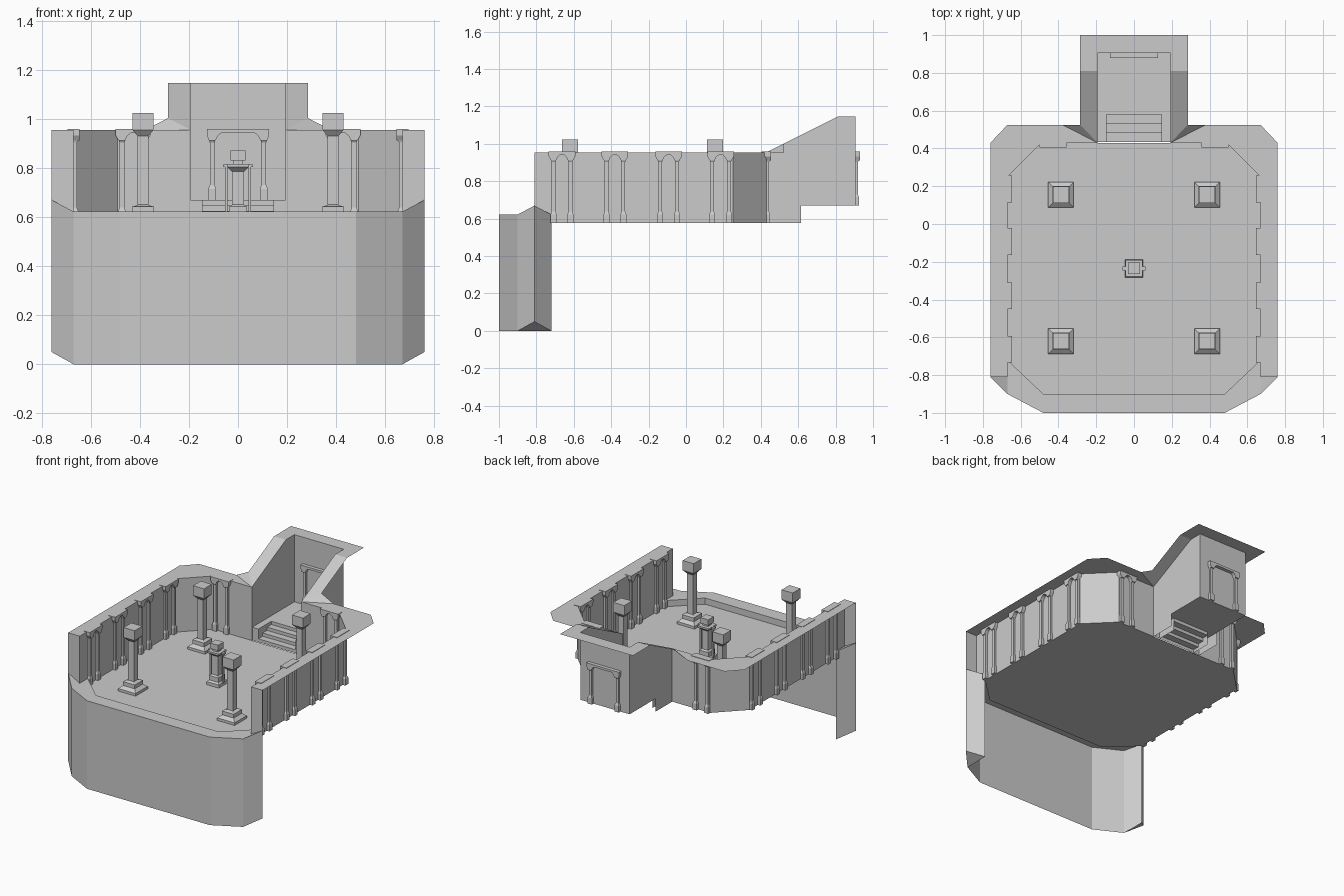
import bpy, bmesh
from mathutils import Matrix, Vector

if "Cube" in bpy.data.objects:
    bpy.data.objects.remove(bpy.data.objects["Cube"])

FLOOR, LEDGE, TOP, LAND, HIGH = 0.578, 0.622, 0.955, 0.67, 1.145


def finish(name, bm):
    bmesh.ops.remove_doubles(bm, verts=bm.verts, dist=0.0005)
    me = bpy.data.meshes.new(name)
    bm.to_mesh(me)
    bm.free()
    ob = bpy.data.objects.new(name, me)
    bpy.context.collection.objects.link(ob)
    return ob


def sheets(name, faces, mirror=True):
    """Open flat panels; each is also built mirrored across x."""
    bm = bmesh.new()
    for f in faces:
        bm.faces.new([bm.verts.new(p) for p in f])
        if mirror:
            bm.faces.new([bm.verts.new((-p[0], p[1], p[2])) for p in reversed(f)])
    return finish(name, bm)


def strip(path, z0, z1):
    """Vertical panels along a plan path, outside on the right of travel."""
    return [[(*a, z0), (*b, z0), (*b, z1), (*a, z1)] for a, b in zip(path, path[1:])]


def stack(bm, x, y, rings):
    """Square post from (half width x, half width y, z) rings."""
    loops = [[bm.verts.new((x + sx * a, y + sy * b, z))
              for sx, sy in ((-1, -1), (1, -1), (1, 1), (-1, 1))] for a, b, z in rings]
    for lo, hi in zip(loops, loops[1:]):
        for i in range(4):
            j = (i + 1) % 4
            bm.faces.new((lo[i], lo[j], hi[j], hi[i]))
    bm.faces.new(loops[0][::-1])
    bm.faces.new(loops[-1])


def box(bm, x0, x1, y0, y1, z0, z1):
    stack(bm, (x0 + x1) / 2, (y0 + y1) / 2,
          [((x1 - x0) / 2, (y1 - y0) / 2, z) for z in (z0, z1)])


# floor with raised front ledge
half = [(0, -0.9), (0.48, -0.9), (0.67, -0.72), (0.67, 0.25), (0.49, 0.43), (0, 0.43)]
sheets("floor", [[(x, y, FLOOR) for x, y in half]])
ledge = [
    [(0, -1, LEDGE), (0.48, -1, LEDGE), (0.48, -0.9, LEDGE), (0, -0.9, LEDGE)],
    [(0.48, -1, LEDGE), (0.67, -0.9, LEDGE), (0.67, -0.72, LEDGE), (0.48, -0.9, LEDGE)],
    [(0.67, -0.9, LEDGE), (0.76, -0.81, LAND), (0.67, -0.81, LEDGE)],
]
sheets("front_ledge", ledge + strip([(0.67, -0.72), (0.48, -0.9), (0, -0.9)], FLOOR, LEDGE))

# tall front base wall and its folded corners
base = strip([(0, -1), (0.48, -1), (0.67, -0.9)], 0, LEDGE)
base += [
    [(0.67, -0.9, 0), (0.76, -0.81, 0.05), (0.76, -0.81, LAND), (0.67, -0.9, LEDGE)],
    [(0.76, -0.81, 0.05), (0.67, -0.72, 0), (0.67, -0.72, LEDGE), (0.76, -0.81, LAND)],
    [(0.67, -0.9, 0), (0.67, -0.72, 0), (0.76, -0.81, 0.05)],
]
sheets("front_base", base)

# room walls with front end panels
walls = strip([(0.193, 0.43), (0.49, 0.43), (0.67, 0.25), (0.67, -0.72)], FLOOR, TOP)
walls += strip([(0.67, -0.72), (0.67, -0.81)], LEDGE, TOP)
walls.append([(0.67, -0.81, LEDGE), (0.76, -0.81, LAND), (0.76, -0.81, TOP), (0.67, -0.81, TOP)])
sheets("room_walls", walls)

# stairwell walls: sloping sides and a back wall
well = [[(0.193, 0.43, FLOOR), (0.193, 0.615, FLOOR), (0.193, 0.615, LAND), (0.193, 0.905, LAND),
         (0.193, 0.905, HIGH), (0.193, 0.81, HIGH), (0.193, 0.43, TOP)]]
sheets("stairwell_walls", well + strip([(0.193, 0.905), (0, 0.905)], LAND, HIGH))

# flat rim around all wall tops
Z = 1.003
rim = [
    [(0.67, -0.81, TOP), (0.76, -0.81, TOP), (0.76, 0.43, TOP), (0.67, 0.25, TOP)],
    [(0.67, 0.25, TOP), (0.76, 0.43, TOP), (0.67, 0.525, TOP), (0.49, 0.43, TOP)],
    [(0.49, 0.43, TOP), (0.67, 0.525, TOP), (0.38, 0.525, TOP), (0.38, 0.43, TOP)],
    [(0.38, 0.43, TOP), (0.38, 0.525, TOP), (0.193, 0.43, TOP)],
    [(0.193, 0.43, TOP), (0.38, 0.525, TOP), (0.285, 0.525, Z)],
    [(0.193, 0.43, TOP), (0.285, 0.525, Z), (0.285, 0.81, HIGH), (0.193, 0.81, HIGH)],
    [(0.193, 0.81, HIGH), (0.285, 0.81, HIGH), (0.285, 1, HIGH), (0.193, 0.905, HIGH)],
    [(0.193, 0.905, HIGH), (0.285, 1, HIGH), (0, 1, HIGH), (0, 0.905, HIGH)],
]
sheets("wall_rim", rim)

# stairs, side kerbs and landing
step = (LAND - FLOOR) / 4
prof = [(0.43, FLOOR)]
for i in range(3):
    y = 0.435 + i * 0.048
    prof += [(y, FLOOR + (i + 1) * step), (y + 0.048, FLOOR + (i + 1) * step)]
prof[0] = (0.435, FLOOR)
prof.append((0.579, LAND))
st = [[(-0.145, *a), (0.145, *a), (0.145, *b), (-0.145, *b)] for a, b in zip(prof, prof[1:])]
sheets("stairs", st, mirror=False)
sheets("landing", [[(0, 0.579, LAND), (0.193, 0.579, LAND), (0.193, 0.905, LAND), (0, 0.905, LAND)]])
kerb = [[(0.145, 0.435, FLOOR), (0.193, 0.435, FLOOR), (0.193, 0.435, LAND), (0.145, 0.435, LAND)],
        [(0.145, 0.435, LAND), (0.193, 0.435, LAND), (0.193, 0.579, LAND), (0.145, 0.579, LAND)],
        [(0.145, 0.579, FLOOR), (0.145, 0.435, FLOOR), (0.145, 0.435, LAND), (0.145, 0.579, LAND)]]
sheets("stair_kerbs", kerb)


def arch(name, loc, along_y, w, c, z0):
    """Column pair with arched lintel: half length w, column offset c."""
    bm = bmesh.new()
    d, t, t0 = 0.025, TOP + 0.003, TOP - 0.022
    right = [(w, t), (w, t0), (c + 0.013, t0 - 0.022), (c - 0.013, t0 - 0.022),
             (c - 0.022, t0 - 0.003), (c - 0.036, t0 + 0.009)]
    pts = right + [(-x, z) for x, z in right[::-1]]
    face = bm.faces.new([bm.verts.new((x, -d, z)) for x, z in pts])
    ext = bmesh.ops.extrude_face_region(bm, geom=[face])
    bmesh.ops.translate(bm, vec=Vector((0, 2 * d, 0)),
                        verts=[v for v in ext["geom"] if isinstance(v, bmesh.types.BMVert)])
    bm.faces.new([bm.verts.new((x, -d, z)) for x, z in reversed(pts)])
    for s in (-c, c):
        stack(bm, s, 0, [(0.016, 0.02, z0), (0.016, 0.02, z0 + 0.045), (0.010, 0.014, z0 + 0.06),
                         (0.010, 0.014, t0 - 0.03), (0.013, 0.02, t0 - 0.02)])
    ob = finish(name, bm)
    m = Matrix.Translation((*loc, 0))
    if along_y:
        m = m @ Matrix.Rotation(1.5707963, 4, 'Z')
    ob.data.transform(m)
    b2 = bmesh.new()
    b2.from_mesh(ob.data)
    bmesh.ops.recalc_face_normals(b2, faces=b2.faces)
    b2.to_mesh(ob.data)
    b2.free()


for s in (-1, 1):
    for y in (-0.663, -0.38, -0.093, 0.185):
        arch("side_column_pair", (s * 0.67, y), True, 0.071, 0.045, FLOOR)
    arch("back_column_pair", (s * 0.428, 0.43), False, 0.071, 0.045, FLOOR)
arch("doorway_frame", (0, 0.905), False, 0.127, 0.105, LAND)

# four free-standing pillars with block heads
for x in (-0.387, 0.387):
    for y in (-0.62, 0.155):
        bm = bmesh.new()
        stack(bm, x, y, [(a, a, z) for a, z in (
            (0.068, FLOOR), (0.068, 0.596), (0.045, 0.615), (0.045, 0.642), (0.030, 0.646),
            (0.022, 0.65), (0.022, 0.93), (0.043, 0.955), (0.043, 1.024))])
        finish("pillar", bm)

# central pedestal with crossbar and block head
bm = bmesh.new()
Y = -0.235
stack(bm, 0, Y, [(a, a, z) for a, z in (
    (0.048, FLOOR), (0.048, 0.6), (0.036, 0.61), (0.036, 0.642), (0.024, 0.65),
    (0.024, 0.785), (0.044, 0.803), (0.044, 0.815), (0.02, 0.815), (0.02, 0.83),
    (0.031, 0.83), (0.031, 0.87))])
box(bm, -0.062, 0.062, Y - 0.01, Y + 0.01, 0.803, 0.813)
for s in (-0.048, 0.048):
    box(bm, s - 0.005, s + 0.005, Y - 0.006, Y + 0.006, FLOOR + 0.02, 0.803)
finish("centre_pedestal", bm)
